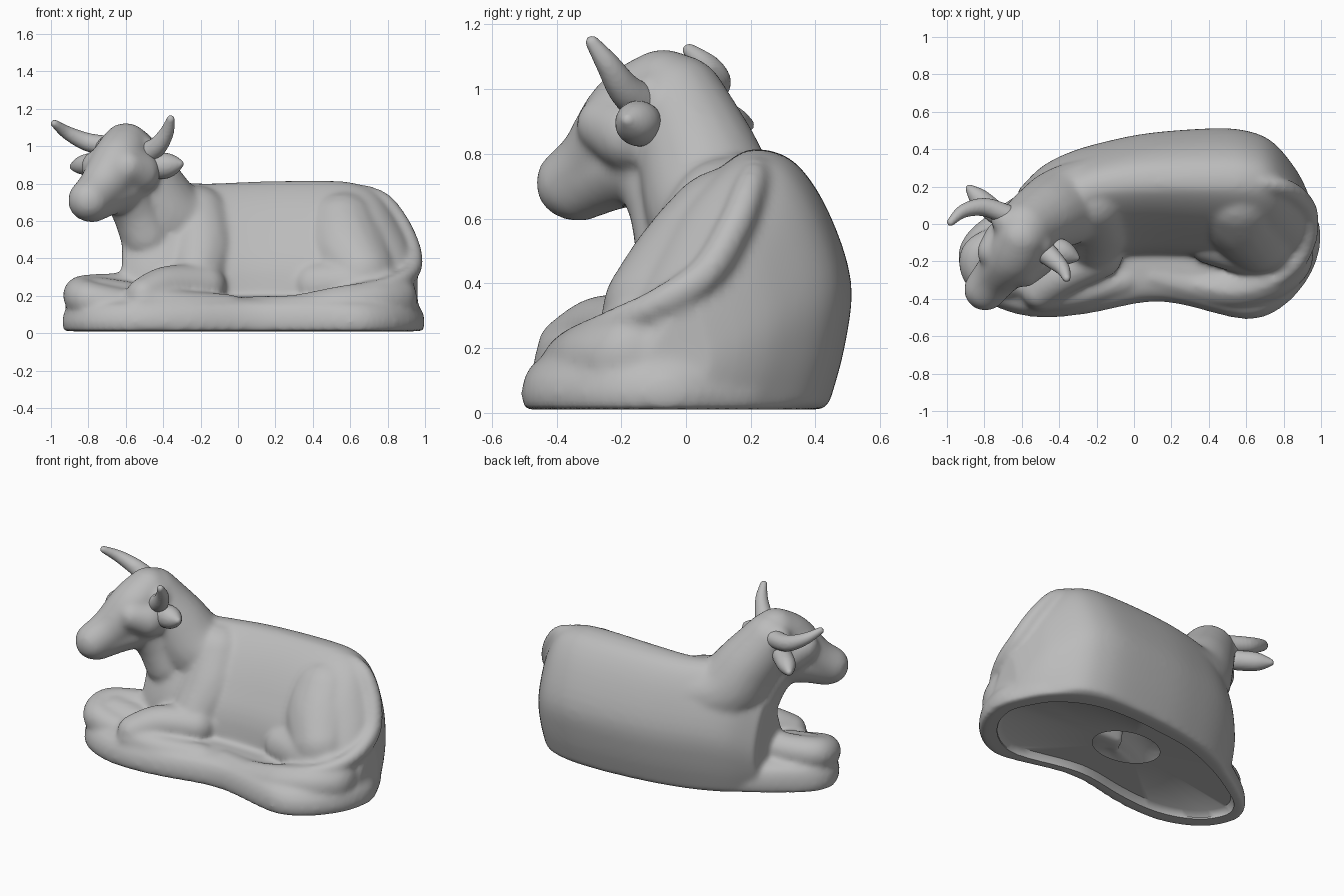
import bpy
import bmesh
from mathutils import Vector, Matrix

cube = bpy.data.objects.get("Cube")
if cube:
    bpy.data.objects.remove(cube, do_unlink=True)

GREY = (0.5, 0.5, 0.5, 1)
clay = bpy.data.materials.new("grey_clay")
clay.use_nodes = True
clay.diffuse_color = GREY
clay.node_tree.nodes["Principled BSDF"].inputs["Base Color"].default_value = GREY


def spline(points, steps, closed=False):
    """Catmull-Rom samples through points of any dimension."""
    pts = [Vector(p) for p in points]
    count = len(pts)
    result = []
    for i in range(count if closed else count - 1):
        if closed:
            a, b, c, d = (pts[(i + k) % count] for k in (-1, 0, 1, 2))
        else:
            a, b, c, d = (pts[min(max(i + k, 0), count - 1)] for k in (-1, 0, 1, 2))
        for s in range(steps):
            t = s / steps
            result.append(b + (c - a) * (t / 2)
                          + (a * 2 - b * 5 + c * 4 - d) * (t * t / 2)
                          + (b * 3 - a - c * 3 + d) * (t ** 3 / 2))
    if not closed:
        result.append(pts[-1])
    return result


def loft(bm, rings):
    """Skin a list of equal closed rings and cap both ends."""
    loops = [[bm.verts.new(p) for p in ring] for ring in rings]
    for low, high in zip(loops, loops[1:]):
        for i in range(len(low)):
            j = (i + 1) % len(low)
            bm.faces.new((low[i], low[j], high[j], high[i]))
    bm.faces.new(loops[0][::-1])
    bm.faces.new(loops[-1])


def limb(bm, *points):
    """Fleshy tapered limb: overlapping balls along a path of x, y, z, radius."""
    for p in spline(points, 7):
        bmesh.ops.create_icosphere(bm, subdivisions=3, radius=p[3],
                                   matrix=Matrix.Translation(p.xyz))


def link(name, bm):
    bmesh.ops.recalc_face_normals(bm, faces=bm.faces)
    mesh = bpy.data.meshes.new(name)
    bm.to_mesh(mesh)
    bm.free()
    obj = bpy.data.objects.new(name, mesh)
    bpy.context.collection.objects.link(obj)
    return obj


def sculpt(name, bm, voxel, smoothing, cutter=None):
    """Fuse overlapping forms, soften them, then carve the cutter away."""
    obj = link(name, bm)
    remesh = obj.modifiers.new("fuse", 'REMESH')
    remesh.mode = 'VOXEL'
    remesh.voxel_size = voxel
    soften = obj.modifiers.new("soften", 'SMOOTH')
    soften.factor = 0.5
    soften.iterations = smoothing
    if cutter:
        carve = obj.modifiers.new("carve", 'BOOLEAN')
        carve.operation = 'DIFFERENCE'
        carve.solver = 'EXACT'
        carve.object = cutter
    graph = bpy.context.evaluated_depsgraph_get()
    graph.update()
    mesh = bpy.data.meshes.new_from_object(obj.evaluated_get(graph))
    obj.modifiers.clear()
    obj.data = mesh
    mesh.materials.clear()
    mesh.materials.append(clay)
    mesh.shade_smooth()
    mesh.set_sharp_from_angle(angle=0.8)
    return obj


# Plinth outline, shared by the base and its underside recess
outline = spline([(-.94, -.2), (-.86, -.36), (-.7, -.46), (-.5, -.5), (-.25, -.48),
                  (.05, -.42), (.25, -.43), (.6, -.51), (.8, -.44), (.95, -.26),
                  (1, -.06), (.95, .1), (.85, .26), (.65, .39), (.4, .43), (.1, .41),
                  (-.2, .36), (-.5, .23), (-.75, .07), (-.9, -.06)], 4, True)


def plinth_ring(z, inset):
    return [(p.x * (1 - inset), (p.y + .04) * (1 - inset * 2) - .04, z) for p in outline]


def body_ring(station):
    """Cross-section leaning back: bulging back wall, ridge, rounded flank."""
    x, back, ridge, top, flank = station
    wall, slope = back - ridge, ridge - flank
    section = [(back - .07, .02), (back - .02, top * .25), (back, top * .5),
               (back - wall * .25, top * .77), (ridge + wall * .4, top * .95),
               (ridge, top), (ridge - slope * .2, top * .96),
               (ridge - slope * .45, top * .83), (ridge - slope * .7, top * .63),
               (ridge - slope * .9, top * .4), (flank, .02)]
    return [(x, p.x, p.y) for p in spline(section, 4)]


# Plinth
bm = bmesh.new()
loft(bm, [plinth_ring(*level) for level in
          ((.01, .01), (.06, 0), (.11, .01), (.15, .035), (.175, .08), (.19, .15),
           (.195, .25))])

# Trunk, from chest to rump: x, back, ridge, height, flank
stations = [(-.62, .18, .02, .58, -.15), (-.5, .3, .06, .74, -.2),
            (-.35, .38, .13, .8, -.22), (-.15, .44, .2, .8, -.2),
            (.1, .487, .22, .81, -.18), (.45, .51, .22, .815, -.2),
            (.63, .49, .22, .8, -.23), (.75, .43, .2, .74, -.24),
            (.86, .3, .14, .59, -.24), (.92, .19, .07, .46, -.21),
            (.96, .08, .01, .33, -.15)]
loft(bm, [body_ring(s) for s in spline(stations, 5)])

# Neck and throat
limb(bm, (-.15, .19, .57, .19), (-.36, .1, .61, .215), (-.48, .04, .78, .19),
     (-.59, -.03, .95, .16))
limb(bm, (-.49, -.02, .52, .14), (-.54, -.05, .64, .13), (-.6, -.1, .76, .13))

# Head, jaw and muzzle
limb(bm, (-.6, -.07, .99, .135), (-.64, -.165, .91, .15),
     (-.73, -.27, .78, .125), (-.795, -.35, .71, .115))
limb(bm, (-.63, -.14, .78, .14), (-.7, -.23, .75, .125), (-.78, -.33, .695, .105))
for side in (-1, 1):
    # Cheek and brow, then horn root
    limb(bm, (-.61 + side * .08, -.13 - side * .045, .86, .115),
         (-.67 + side * .08, -.2 - side * .05, .89, .09))
    limb(bm, (-.6 + side * .06, -.04 - side * .04, .99, .09),
         (-.6 + side * .1, -.04 - side * .07, .98, .07))

# Shoulder and folded forelegs
limb(bm, (-.22, .13, .6, .19), (-.2, .04, .44, .2), (-.22, -.09, .3, .16))
limb(bm, (-.18, -.17, .25, .12), (-.38, -.27, .25, .11), (-.5, -.36, .2, .1))
limb(bm, (-.5, -.37, .16, .1), (-.3, -.36, .14, .09), (-.05, -.3, .13, .08))
limb(bm, (-.5, -.06, .23, .1), (-.7, -.1, .22, .1), (-.83, -.17, .21, .1),
     (-.8, -.28, .18, .1), (-.62, -.3, .14, .1))
limb(bm, (-.74, -.2, .18, .12), (-.6, -.2, .16, .12))

# Haunch and folded hind leg
limb(bm, (.56, .14, .54, .22), (.59, .06, .42, .24), (.66, -.06, .31, .2))
limb(bm, (.42, -.08, .25, .14), (.6, -.13, .25, .14), (.79, -.14, .21, .14),
     (.82, -.2, .17, .13), (.72, -.29, .16, .12), (.55, -.34, .14, .11),
     (.35, -.33, .12, .09), (.1, -.28, .12, .08))

# Tail wrapping round the rump
limb(bm, (.68, .22, .76, .035), (.78, .2, .7, .05), (.87, .15, .575, .055),
     (.93, .06, .43, .055), (.93, -.08, .34, .05), (.86, -.22, .28, .045),
     (.71, -.32, .24, .04), (.52, -.36, .21, .04), (.32, -.32, .18, .03))

# Underside: a shallow recess whose ceiling carries an oval vent
vent_centre, vent_size = Vector((.06, .0)), Vector((.22, .16))


def vent_ring(z):
    directions = [(p - vent_centre).normalized() for p in outline]
    return [(*(vent_centre + d * vent_size), z) for d in directions]


recess = bmesh.new()
loft(recess, [plinth_ring(-.1, .1), plinth_ring(.02, .1), plinth_ring(.05, .13),
              vent_ring(.055)])
cutter = link("recess_cutter", recess)
cutter.hide_render = True
body = sculpt("cow_body_on_plinth", bm, .015, 12, cutter)
bpy.data.objects.remove(cutter, do_unlink=True)

# Open the vent into the hollow casting
shell = bmesh.new()
shell.from_mesh(body.data)


def in_vent(v):
    x, y = v.co.xy - vent_centre
    return v.co.z < .06 and (x / vent_size.x) ** 2 + (y / vent_size.y) ** 2 < 1.02


lid = [f for f in shell.faces if all(in_vent(v) for v in f.verts)]
bmesh.ops.delete(shell, geom=lid, context='FACES')
shell.to_mesh(body.data)
shell.free()

# Horns and ears
extras = {
    "right_horn": [(-.68, .05, 1, .055), (-.8, .09, 1.02, .05),
                   (-.91, .07, 1.07, .037), (-.98, .01, 1.12, .022)],
    "left_horn": [(-.5, -.13, .95, .065), (-.43, -.19, 1, .052),
                  (-.38, -.24, 1.075, .038), (-.36, -.29, 1.145, .022)],
    "right_ear": [(-.74, .06, .91, .06), (-.82, .13, .9, .055), (-.88, .19, .89, .022)],
    "left_ear": [(-.47, -.13, .89, .06), (-.39, -.15, .895, .07), (-.31, -.18, .905, .022)],
}
for name, path in extras.items():
    bm = bmesh.new()
    limb(bm, *path)
    sculpt(name, bm, .008, 5)
